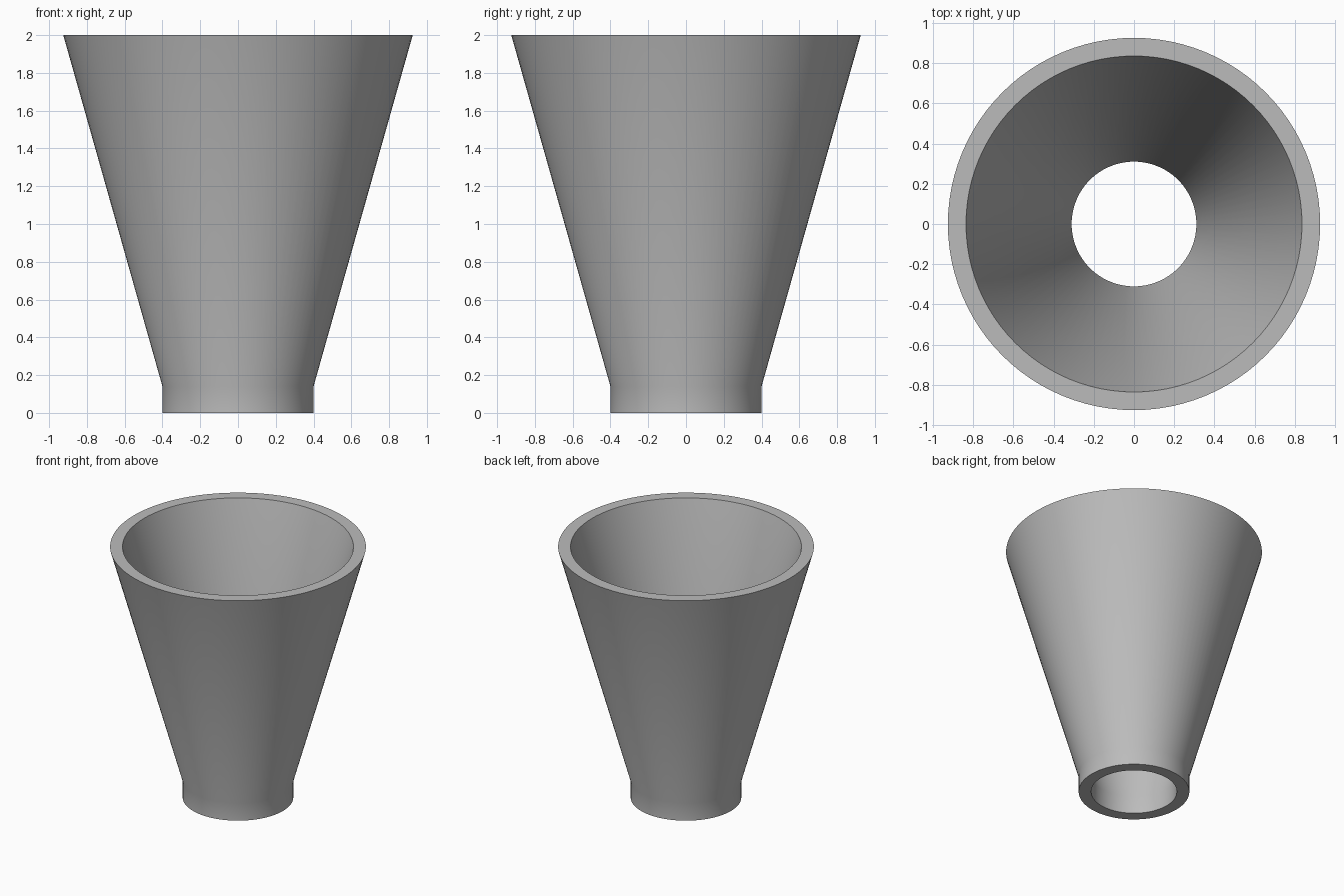
import bpy, bmesh, math
from mathutils import Vector

cube = bpy.data.objects.get("Cube")
if cube:
    bpy.data.objects.remove(cube, do_unlink=True)

# One plain grey for the whole part
grey = bpy.data.materials.new("plain grey")
grey.use_nodes = True
colour = (0.5, 0.5, 0.5, 1.0)
grey.diffuse_color = colour
grey.node_tree.nodes["Principled BSDF"].inputs["Base Color"].default_value = colour


def lathe(name, profile, material, segments=96):
    """Turn a closed (radius, height) profile around the z axis."""
    bm = bmesh.new()
    verts = [bm.verts.new((r, 0, z)) for r, z in profile]
    edges = [bm.edges.new((v, verts[i - 1])) for i, v in enumerate(verts)]
    bmesh.ops.spin(bm, geom=verts + edges, cent=Vector(), axis=Vector((0, 0, 1)),
                   angle=math.tau, steps=segments, use_merge=False)
    bmesh.ops.remove_doubles(bm, verts=bm.verts, dist=0.0001)
    bmesh.ops.recalc_face_normals(bm, faces=bm.faces)
    mesh = bpy.data.meshes.new(name)
    bm.to_mesh(mesh)
    bm.free()
    mesh.materials.append(material)
    obj = bpy.data.objects.new(name, mesh)
    bpy.context.collection.objects.link(obj)
    bpy.ops.object.select_all(action='DESELECT')
    obj.select_set(True)
    bpy.context.view_layer.objects.active = obj
    bpy.ops.object.shade_smooth_by_angle(angle=math.radians(30))
    return obj


# Hollow funnel: short straight collar, flared wall, flat rim, open bore
collar_radius, rim_radius = 0.4, 0.925
collar_height, height, wall = 0.14, 2.0, 0.09
outer = [(collar_radius, 0), (collar_radius, collar_height), (rim_radius, height)]
inner = [(r - wall, z) for r, z in reversed(outer)]
lathe("funnel", outer + inner, grey)
